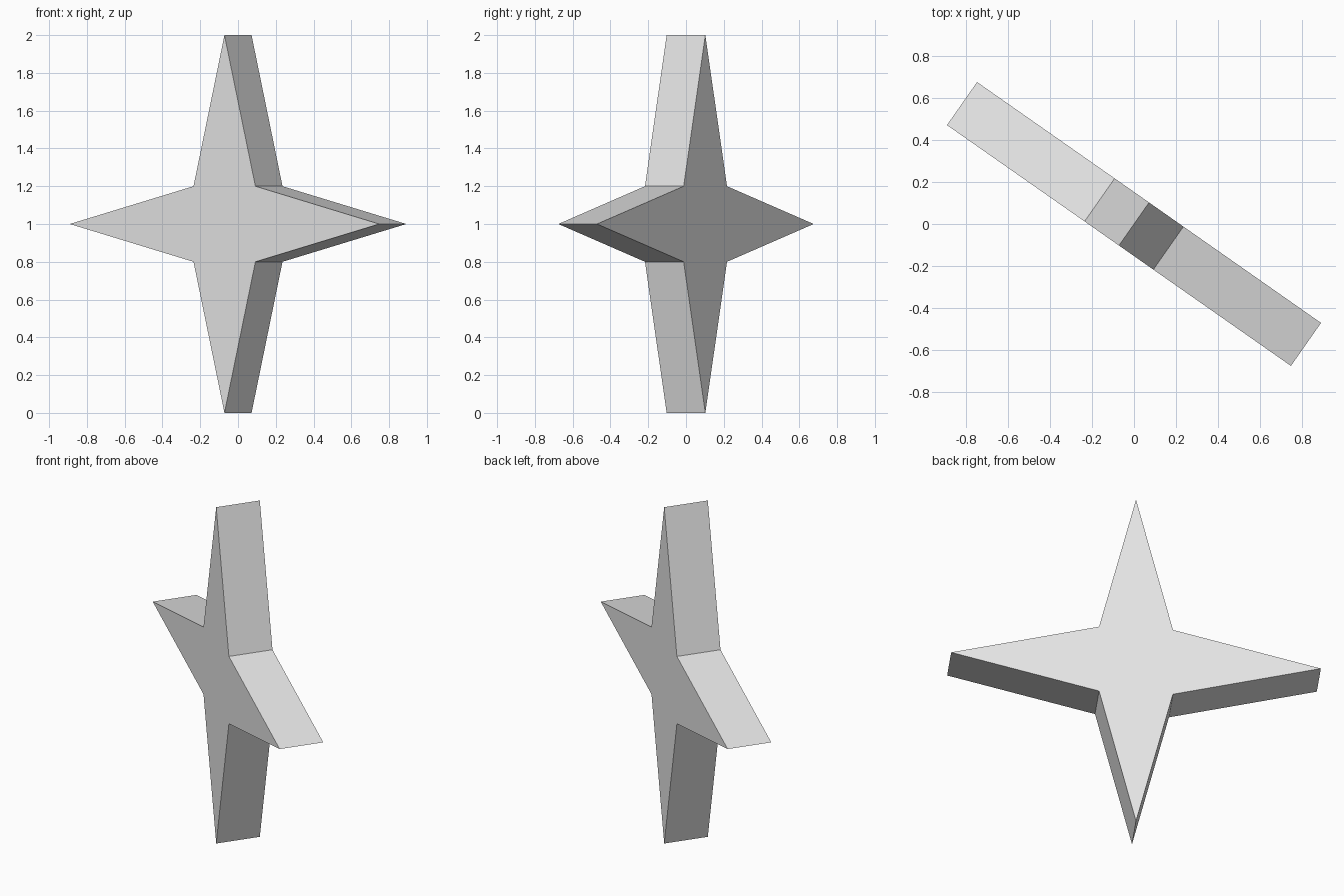
import bpy, bmesh
from math import pi, cos, sin, radians, sqrt
from mathutils import Matrix

cube = bpy.data.objects.get("Cube")
if cube:
    bpy.data.objects.remove(cube, do_unlink=True)

POINTS = 4
TIP_RADIUS = 1.0
NOTCH_RADIUS = 0.2 * sqrt(2)
THICKNESS = 0.25

# Plain light grey for the whole star
grey = bpy.data.materials.new("light_grey")
grey.use_nodes = True
colour = (0.8, 0.8, 0.8, 1)
grey.diffuse_color = colour
grey.node_tree.nodes["Principled BSDF"].inputs["Base Color"].default_value = colour

# Star outline, alternating tips and notches, extruded to a slab
bm = bmesh.new()
outline = []
for i in range(POINTS * 2):
    r = NOTCH_RADIUS if i % 2 else TIP_RADIUS
    a = i * pi / POINTS
    outline.append(bm.verts.new((r * cos(a), -THICKNESS / 2, r * sin(a))))
face = bm.faces.new(outline)
extruded = bmesh.ops.extrude_face_region(bm, geom=[face])["geom"]
moved = [v for v in extruded if isinstance(v, bmesh.types.BMVert)]
bmesh.ops.translate(bm, verts=moved, vec=(0, THICKNESS, 0))

# Turn the slab about the vertical and stand it on its lower tip
bmesh.ops.transform(bm, verts=bm.verts,
                    matrix=Matrix.Translation((0, 0, TIP_RADIUS)) @ Matrix.Rotation(radians(-35), 4, "Z"))
bmesh.ops.recalc_face_normals(bm, faces=bm.faces)

mesh = bpy.data.meshes.new("four_point_star")
bm.to_mesh(mesh)
bm.free()
mesh.materials.append(grey)
star = bpy.data.objects.new("four_point_star", mesh)
bpy.context.collection.objects.link(star)
